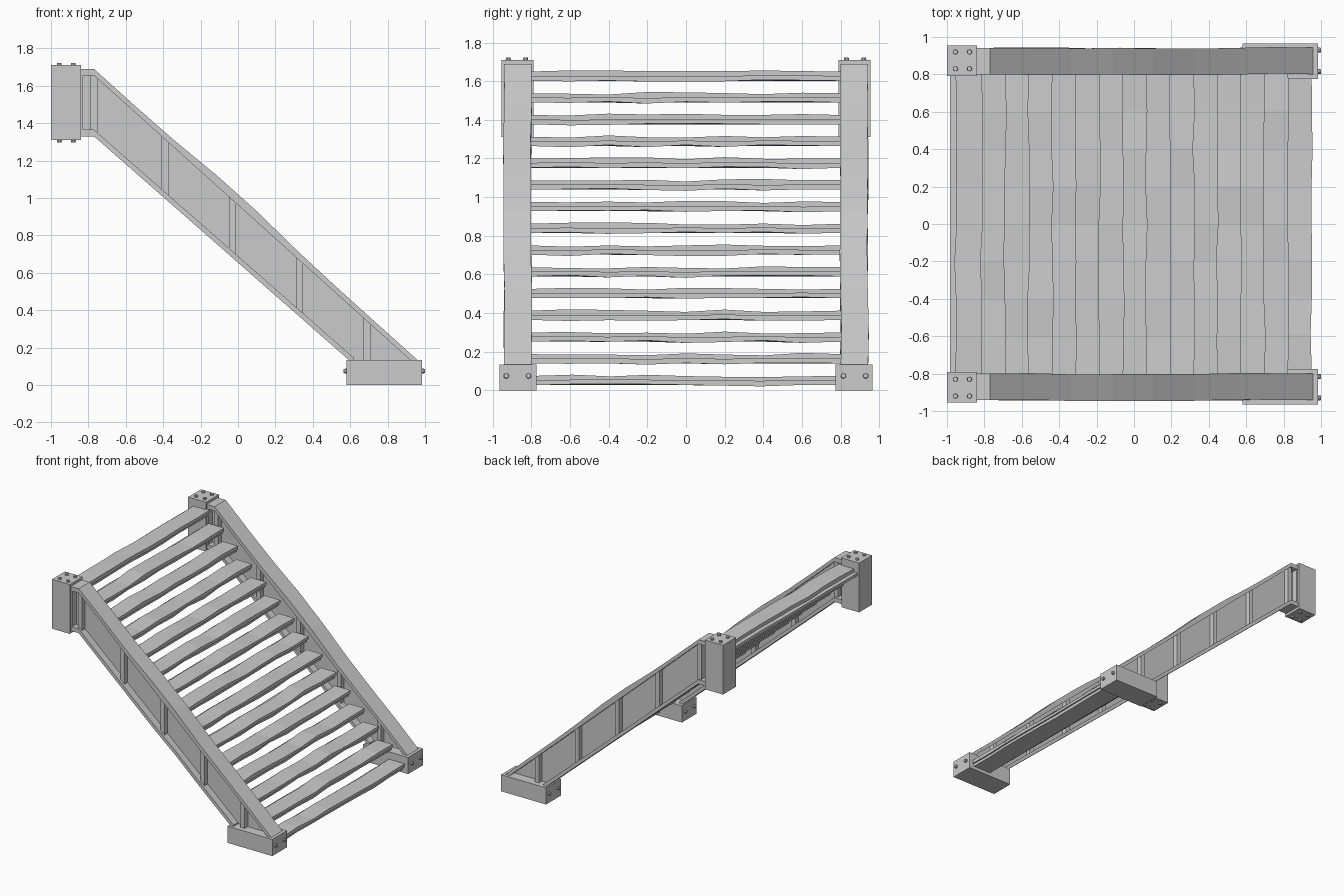
import bpy, bmesh, random
from math import pi
from mathutils import Matrix, Vector

random.seed(4)
old = bpy.data.objects.get("Cube")
if old:
    bpy.data.objects.remove(old, do_unlink=True)

grey = bpy.data.materials.new("plain grey")
grey.use_nodes = True
grey.diffuse_color = (0.6, 0.6, 0.6, 1)
grey.node_tree.nodes["Principled BSDF"].inputs["Base Color"].default_value = grey.diffuse_color


def finish(name, bm):
    bmesh.ops.recalc_face_normals(bm, faces=bm.faces)
    mesh = bpy.data.meshes.new(name)
    bm.to_mesh(mesh)
    bm.free()
    mesh.materials.append(grey)
    obj = bpy.data.objects.new(name, mesh)
    bpy.context.collection.objects.link(obj)
    return obj


def loft(name, rings):
    """Skin a row of matching rings and cap both ends."""
    bm = bmesh.new()
    loops = [[bm.verts.new(p) for p in ring] for ring in rings]
    n = len(loops[0])
    for a, b in zip(loops, loops[1:]):
        for i in range(n):
            j = (i + 1) % n
            bm.faces.new((a[i], a[j], b[j], b[i]))
    bm.faces.new(loops[0])
    bm.faces.new(loops[-1])
    return finish(name, bm)


def box(name, x0, x1, y0, y1, z0, z1):
    return loft(name, [[(x, y0, z0), (x, y1, z0), (x, y1, z1), (x, y0, z1)] for x in (x0, x1)])


def bolt(name, pos, axis):
    bm = bmesh.new()
    turn = Vector((0, 0, 1)).rotation_difference(Vector(axis)).to_matrix().to_4x4()
    bmesh.ops.create_cone(bm, cap_ends=True, segments=10, radius1=0.016, radius2=0.012,
                          depth=0.036, matrix=Matrix.Translation(pos) @ turn)
    finish(name, bm)


def rail_z(x, high, low, end):
    """Height of a rail: level by the post, then straight down to the foot."""
    return high if x <= -0.77 else high + (low - high) * (x + 0.77) / (end + 0.77)


def top_z(x):
    return rail_z(x, 1.69, 0.12, 0.975)


def bottom_z(x):
    return rail_z(x, 1.33, 0.11, 0.62)


def flange(name, side, height, end, thick, bulge):
    xs = [-0.84, -0.77] + [-0.77 + (end + 0.77) * i / 8 for i in range(1, 9)]
    rings = []
    for i, x in enumerate(xs):
        inner = 1 < i < len(xs) - 1
        dy = random.uniform(-0.005, 0.005) if inner else 0
        lift = bulge * max(0, 1 - abs(x) / 0.4) if inner else 0
        z = height(x)
        a, b = side * (0.80 + dy), side * (0.942 + dy)
        rings.append([(x, a, z - thick), (x, b, z - thick), (x, b, z + lift), (x, a, z + lift)])
    loft(name, rings)


for side, label in ((1, "back"), (-1, "front")):
    def span(a, b):
        return sorted((side * a, side * b))

    # I-section stringer: two flanges, a web and upright stiffeners
    flange(label + "_top_flange", side, top_z, 0.975, 0.035, 0.03)
    flange(label + "_bottom_flange", side, lambda x: bottom_z(x) + 0.035, 0.62, 0.035, 0)
    y0, y1 = span(0.86, 0.885)
    outline = [(-0.84, 1.34), (-0.77, 1.34), (0.62, 0.12), (0.96, 0.12), (-0.77, 1.68), (-0.84, 1.68)]
    loft(label + "_web", [[(x, y, z) for x, z in outline] for y in (y0, y1)])
    y0, y1 = span(0.82, 0.925)
    for x in (-0.77, -0.39, -0.03, 0.33, 0.69):
        loft(label + "_stiffener", [
            [(u, y0, max(0.12, bottom_z(u) + 0.01)), (u, y1, max(0.12, bottom_z(u) + 0.01)),
             (u, y1, top_z(u) - 0.02), (u, y0, top_z(u) - 0.02)]
            for u in (x - 0.018, x + 0.018)])
    box(label + "_end_plate", -0.845, -0.83, *span(0.805, 0.937), 1.34, 1.68)

    # Upper post and foot block
    box(label + "_upper_post", -1, -0.84, *span(0.79, 0.955), 1.31, 1.71)
    box(label + "_foot_block", 0.58, 0.983, *span(0.775, 0.965), 0, 0.135)

    # Bolt heads
    for y in (0.83, 0.92):
        for x in (-0.955, -0.88):
            bolt(label + "_post_bolt", (x, side * y, 1.705), (0, 0, 1))
            bolt(label + "_post_bolt", (x, side * y, 1.315), (0, 0, -1))
    for y in (0.815, 0.93):
        bolt(label + "_foot_bolt", (0.982, side * y, 0.075), (1, 0, 0))
        bolt(label + "_foot_bolt", (0.583, side * y, 0.075), (-1, 0, 0))

# Treads: slightly warped planks on a set-back lower board
for i in range(15):
    x = 0.95 - 0.126 * i
    z = 0.075 + 0.1125 * i
    reach = 0.78 if i == 0 else 0.805
    upper, lower = [], []
    for k in range(9):
        y = reach * (k / 4 - 1)
        wave = 0 if k in (0, 8) else 0.007
        dx, dz, dw = (random.uniform(-wave, wave) for _ in range(3))
        f, t, m = x + dx, z + dz, z - 0.025 + dw * 0.5
        upper.append([(f - 0.14, y, m), (f, y, m), (f, y, t), (f - 0.14, y, t)])
        lower.append([(x - 0.17, y, z - 0.048), (f - 0.012, y, z - 0.048 + dw),
                      (f - 0.012, y, m), (x - 0.17, y, m)])
    loft("tread_plank", upper)
    loft("tread_lower_board", lower)
